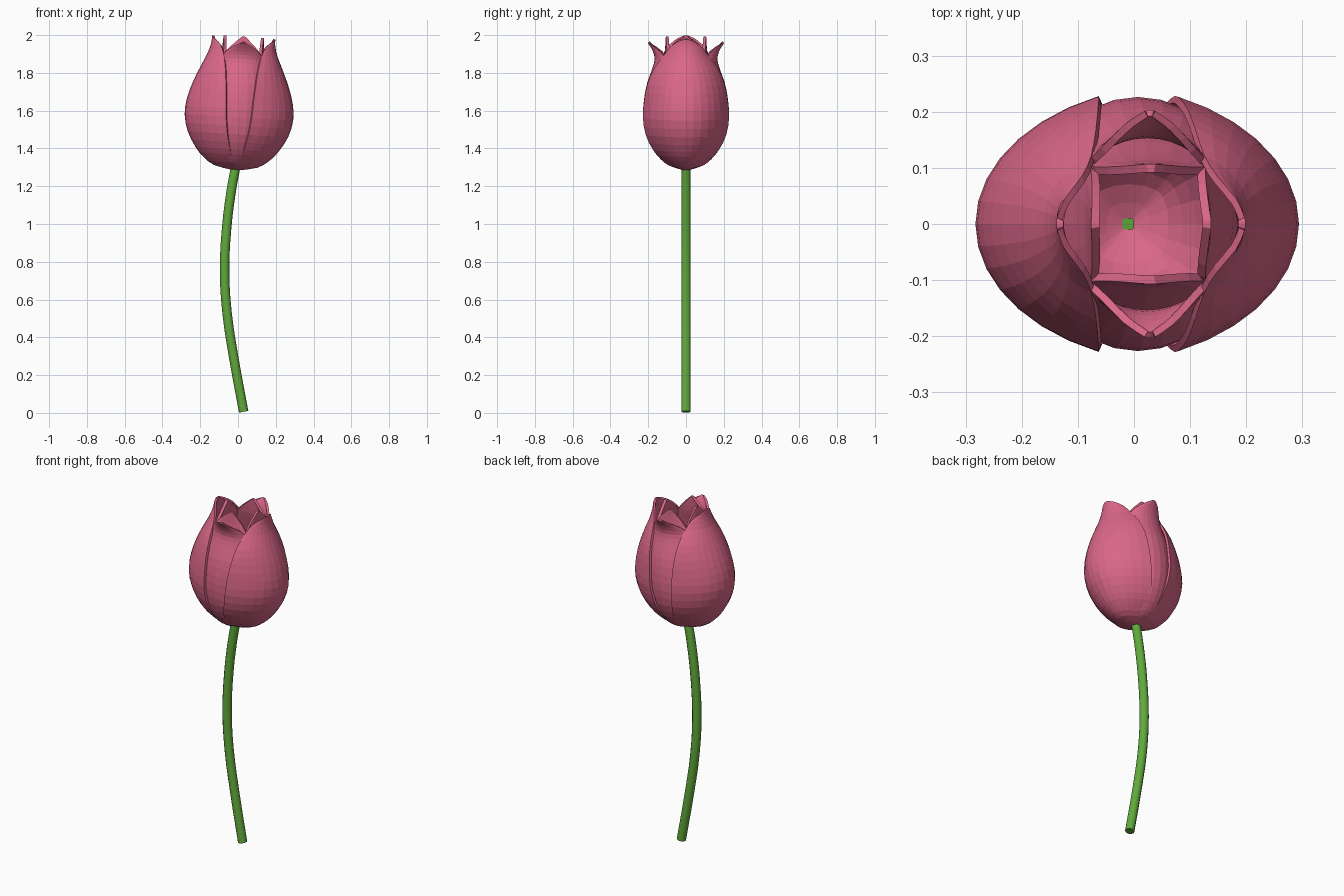
import bpy, math
from mathutils import Matrix, Vector

if "Cube" in bpy.data.objects:
    bpy.data.objects.remove(bpy.data.objects["Cube"])


def material(name, rgb):
    m = bpy.data.materials.new(name)
    m.diffuse_color = (*rgb, 1)
    m.use_nodes = True
    m.node_tree.nodes["Principled BSDF"].inputs["Base Color"].default_value = m.diffuse_color
    return m


PINK = material("petal pink", (0.70, 0.135, 0.25))
GREEN = material("stem green", (0.12, 0.40, 0.045))

# The flower head leans slightly towards +x on top of the stem
HEAD = Matrix.Translation((-0.012, 0, 1.285)) @ Matrix.Rotation(0.06, 4, 'Y')
ARC = math.radians(65)


def refine(rows):
    """Insert a smooth in-between row in every interval."""
    out = []
    for i in range(len(rows) - 1):
        p0, p1, p2, p3 = (rows[max(0, min(len(rows) - 1, i + k))] for k in (-1, 0, 1, 2))
        out.append(p1)
        out.append(tuple((9 * (b + c) - a - d) / 16 for a, b, c, d in zip(p0, p1, p2, p3)))
    return out + [rows[-1]]


def petal(name, angle, rows, cols, thick):
    """Rows are (height, radius at centre line, half width, inward curl of edges)."""
    turn = HEAD @ Matrix.Rotation(angle, 4, 'Z')
    rows = refine(rows)
    verts, faces = [], []
    for z, r, w, d in rows:
        for j in range(cols + 1):
            a = ARC * (2 * j / cols - 1)
            x = r - d * (1 - math.cos(a)) / (1 - math.cos(ARC))
            verts.append(turn @ Vector((x, w * math.sin(a) / math.sin(ARC), z)))
    n = cols + 1
    for i in range(len(rows) - 1):
        for j in range(cols):
            a = i * n + j
            faces.append((a, a + 1, a + n + 1, a + n))
    me = bpy.data.meshes.new(name)
    me.from_pydata(verts, [], faces)
    me.materials.append(PINK)
    ob = bpy.data.objects.new(name, me)
    bpy.context.collection.objects.link(ob)
    s = ob.modifiers.new("thickness", 'SOLIDIFY')
    s.thickness = thick
    s.offset = -1
    return ob


# Wide side petals wrapping the bud
SIDE = [(0, .015, .01, .005), (.02, .115, .075, .098), (.06, .175, .13, .148),
        (.11, .22, .175, .183), (.19, .266, .213, .21), (.28, .288, .228, .22),
        (.37, .280, .222, .207), (.46, .252, .205, .172), (.54, .218, .172, .13),
        (.61, .186, .122, .085), (.66, .171, .085, .05), (.69, .168, .045, .015),
        (.703, .169, .012, .002)]
# Front and back petals tucked under the side petals, flared at the tip
FRONT = [(0, .015, .01, .005), (.025, .092, .07, .06), (.06, .136, .115, .09),
         (.11, .176, .15, .12), (.19, .212, .18, .145), (.28, .226, .195, .165),
         (.37, .223, .19, .155), (.46, .206, .175, .13), (.54, .178, .145, .09),
         (.59, .166, .115, .06), (.63, .175, .085, .04), (.66, .192, .045, .015),
         (.675, .203, .01, .002)]
# Small upright inner petals
INNER = [(0.008, .016, .012, .003), (.04, .08, .07, .025), (.1, .13, .11, .045),
         (.2, .17, .135, .05), (.32, .18, .14, .05), (.45, .162, .13, .04),
         (.56, .130, .115, .02), (.62, .114, .095, .012), (.67, .109, .05, .006),
         (.708, .107, .008, 0)]

for k, side in enumerate(("right", "left")):
    petal("outer_petal_" + side, k * math.pi, SIDE, 14, .013)
for k, side in enumerate(("back", "front")):
    petal("middle_petal_" + side, math.pi / 2 + k * math.pi, FRONT, 12, .013)
for k in range(4):
    petal("inner_petal_%d" % (k + 1), k * math.pi / 2, INNER, 6, .015)

# Curved stem: a bevelled curve through a few points
PATH = [(.03, .006), (-.022, .29), (-.058, .53), (-.071, .75),
        (-.06, .98), (-.035, 1.18), (-.012, 1.304)]
cu = bpy.data.curves.new("stem", 'CURVE')
cu.dimensions = '3D'
cu.bevel_depth = .025
cu.bevel_resolution = 4
cu.use_fill_caps = True
cu.resolution_u = 3
sp = cu.splines.new('BEZIER')
sp.bezier_points.add(len(PATH) - 1)
for p, (x, z) in zip(sp.bezier_points, PATH):
    p.co = (x, 0, z)
    p.handle_left_type = p.handle_right_type = 'AUTO'
cu.materials.append(GREEN)
bpy.context.collection.objects.link(bpy.data.objects.new("stem", cu))
